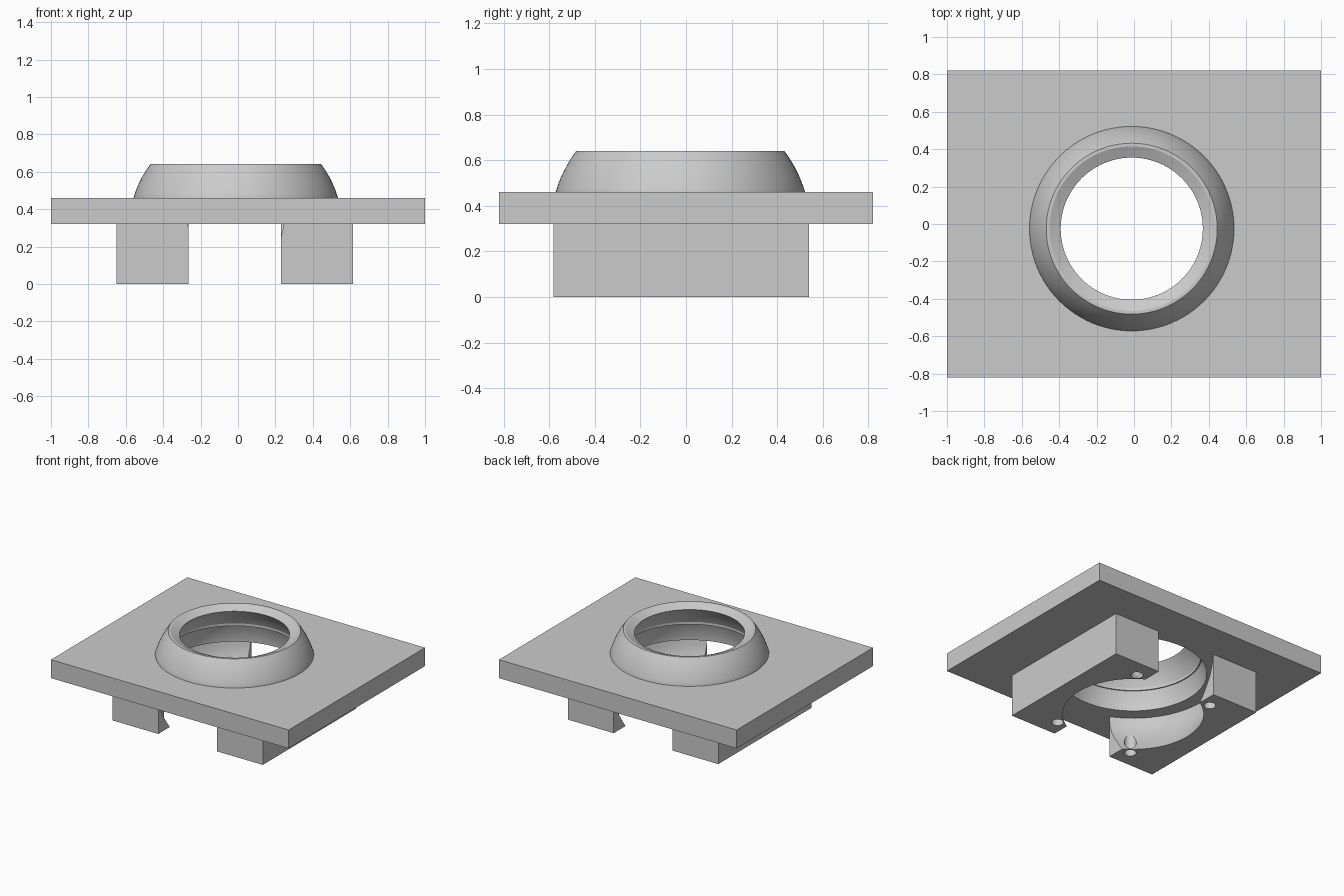
import bpy, math

if "Cube" in bpy.data.objects:
    bpy.data.objects.remove(bpy.data.objects["Cube"])

CX, CY = -0.012, -0.025          # axis of the round opening
SEG = 96

grey = bpy.data.materials.new("plain grey")
grey.diffuse_color = (0.6, 0.6, 0.6, 1)
grey.use_nodes = True
grey.node_tree.nodes["Principled BSDF"].inputs["Base Color"].default_value = grey.diffuse_color


def finish(ob):
    ob.data.materials.clear()
    ob.data.materials.append(grey)
    return ob


def box(name, x0, x1, y0, y1, z0, z1):
    bpy.ops.mesh.primitive_cube_add(size=1, location=((x0 + x1) / 2, (y0 + y1) / 2, (z0 + z1) / 2))
    ob = bpy.context.object
    ob.name = name
    ob.scale = (x1 - x0, y1 - y0, z1 - z0)
    bpy.ops.object.transform_apply(location=False, rotation=False, scale=True)
    return finish(ob)


def lathe(name, profile, closed):
    """Spin (radius, z) points round the opening axis; open profiles get end caps."""
    n = len(profile)
    verts, faces = [], []
    for i in range(SEG):
        a = 2 * math.pi * i / SEG
        verts += [(CX + r * math.cos(a), CY + r * math.sin(a), z) for r, z in profile]
    for i in range(SEG):
        j = (i + 1) % SEG
        for k in range(n if closed else n - 1):
            m = (k + 1) % n
            faces.append((i * n + k, j * n + k, j * n + m, i * n + m))
    if not closed:
        faces.append([i * n for i in reversed(range(SEG))])
        faces.append([i * n + n - 1 for i in range(SEG)])
    me = bpy.data.meshes.new(name)
    me.from_pydata(verts, [], faces)
    ob = bpy.data.objects.new(name, me)
    bpy.context.collection.objects.link(ob)
    return finish(ob)


def cut(ob, cutter):
    mod = ob.modifiers.new("cut", "BOOLEAN")
    mod.operation, mod.solver, mod.object = "DIFFERENCE", "EXACT", cutter
    bpy.context.view_layer.objects.active = ob
    bpy.ops.object.modifier_apply(modifier=mod.name)


def smooth(ob):
    bpy.ops.object.select_all(action="DESELECT")
    ob.select_set(True)
    bpy.context.view_layer.objects.active = ob
    bpy.ops.object.shade_smooth_by_angle(angle=math.radians(25))


def arc(r0, z0, r1, z1, centre, steps):
    """Points of a sphere-like arc between two profile points."""
    a0, a1 = math.atan2(z0 - centre, r0), math.atan2(z1 - centre, r1)
    d0, d1 = math.hypot(r0, z0 - centre), math.hypot(r1, z1 - centre)
    pts = []
    for i in range(steps + 1):
        t = i / steps
        a, d = a0 + (a1 - a0) * t, d0 + (d1 - d0) * t
        pts.append((d * math.cos(a), centre + d * math.sin(a)))
    return pts


# Flat plate with a round through hole
plate = box("plate", -1, 1, -0.82, 0.82, 0.32, 0.46)
inner = arc(0.51, 0.32, 0.38, 0.612, 0.3, 12)
hole = lathe("plate_hole_cutter", [(0.51, 0.2)] + inner[:9], False)

# Domed collar with a thin rim and a sloping lip
outer = arc(0.547, 0.46, 0.457, 0.64, 0.3, 8)
dome = [(0.547, 0.459)] + outer + [(0.44, 0.64)] + inner[::-1]
dome = [p for p in dome if p[1] > 0.458]
start = next(r for r, z in inner if z > 0.458)
collar = lathe("collar", dome + [(start, 0.459)], True)

# Support legs, hollowed by a socket that widens upwards
legs = [box("left_leg", -0.65, -0.265, -0.58, 0.54, 0, 0.32),
        box("right_leg", 0.23, 0.615, -0.58, 0.54, 0, 0.32)]
socket = lathe("socket_cutter", [(0.46, -0.05), (0.487, 0), (0.526, 0.06), (0.56, 0.12),
                                 (0.587, 0.18), (0.605, 0.24), (0.612, 0.32), (0.612, 0.4)], False)
cutters = [hole, socket]

# Screw holes in the leg ends
for leg, side in zip(legs, (-1, 1)):
    cut(leg, socket)
    for end in (-1, 1):
        bpy.ops.mesh.primitive_cylinder_add(
            vertices=32, radius=0.042, depth=0.34,
            location=(-0.015 + side * 0.328, -0.022 + end * 0.427, 0.13))
        drill = bpy.context.object
        drill.name = "screw_hole_cutter"
        cut(leg, drill)
        cutters.append(drill)

cut(plate, hole)
for c in cutters:
    bpy.data.objects.remove(c, do_unlink=True)
for ob in [plate, collar] + legs:
    smooth(ob)
